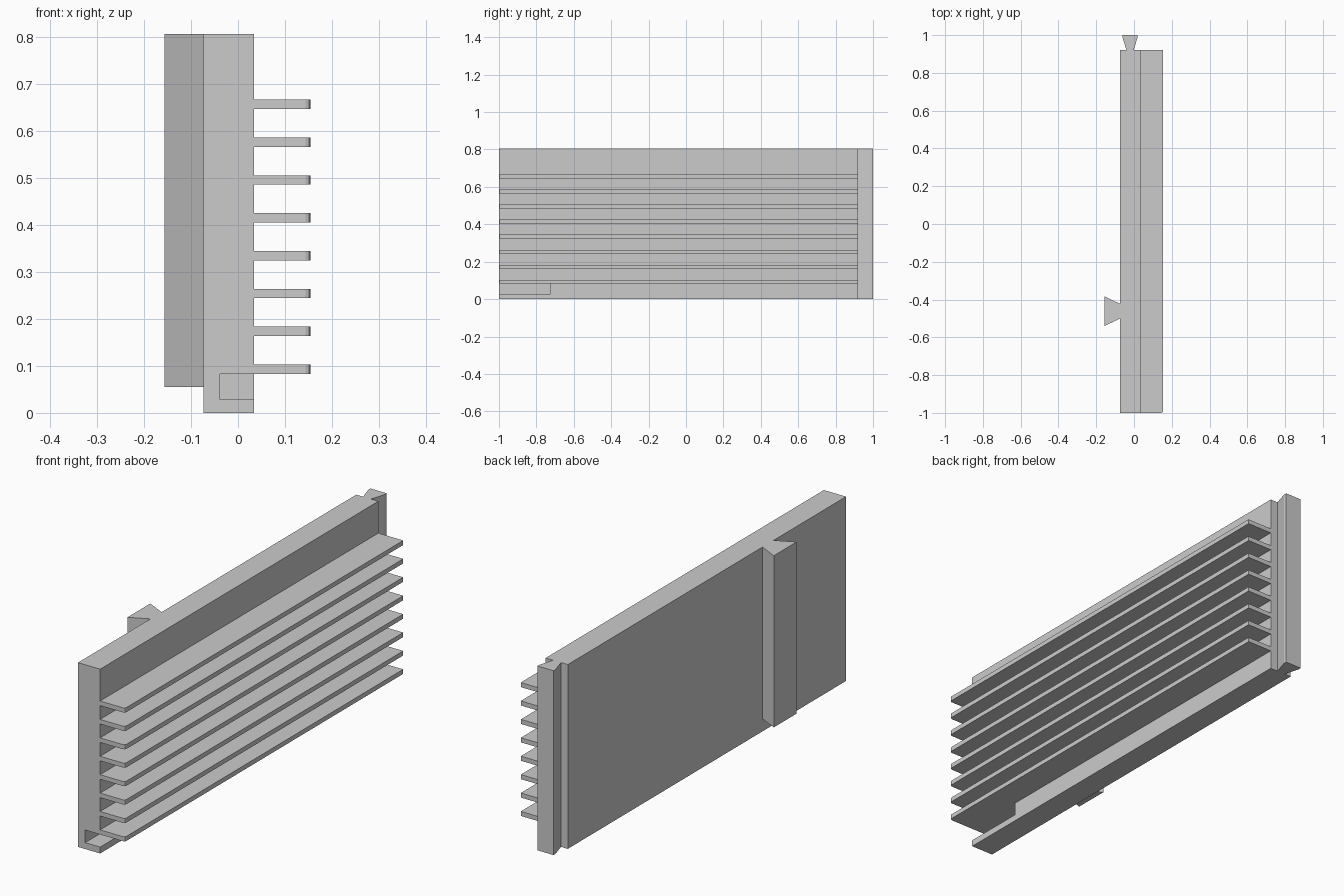
import bpy
import bmesh

cube = bpy.data.objects.get("Cube")
if cube:
    bpy.data.objects.remove(cube, do_unlink=True)

grey = bpy.data.materials.new("plain_grey")
grey.use_nodes = True
colour = (0.6, 0.6, 0.6, 1)
grey.diffuse_color = colour
grey.node_tree.nodes["Principled BSDF"].inputs["Base Color"].default_value = colour


def prism(name, outline, bottom, top):
    """Extrude a counter-clockwise xy outline between two heights."""
    bm = bmesh.new()
    face = bm.faces.new([bm.verts.new((x, y, bottom)) for x, y in outline])
    result = bmesh.ops.extrude_face_region(bm, geom=[face])
    verts = [v for v in result["geom"] if isinstance(v, bmesh.types.BMVert)]
    bmesh.ops.translate(bm, verts=verts, vec=(0, 0, top - bottom))
    bmesh.ops.recalc_face_normals(bm, faces=bm.faces)
    mesh = bpy.data.meshes.new(name)
    bm.to_mesh(mesh)
    bm.free()
    mesh.materials.append(grey)
    obj = bpy.data.objects.new(name, mesh)
    bpy.context.collection.objects.link(obj)
    return obj


def box(x0, x1, y0, y1):
    return [(x0, y0), (x1, y0), (x1, y1), (x0, y1)]


HEIGHT = 0.805
BACK, FACE, TIP = -0.073, 0.034, 0.154
FRONT, REAR = -1.0, 0.92

# Main slab with a rebate in its lower front corner
slab = prism("wall_panel", box(BACK, FACE, FRONT, REAR), 0, HEIGHT)
cutter = prism("rebate_cutter", box(-0.038, 0.1, -1.1, -0.725), 0.028, 0.083)
cutter.hide_render = True
cutter.hide_viewport = True
cut = slab.modifiers.new("rebate", "BOOLEAN")
cut.operation = "DIFFERENCE"
cut.solver = "EXACT"
cut.object = cutter

# Dovetail tongue along the rear end
MID = -0.021
right_side = [(MID + 0.019, REAR), (MID + 0.039, 0.985), (MID + 0.039, 1.0)]
left_side = [(2 * MID - x, y) for x, y in reversed(right_side)]
prism("rear_tongue", right_side + left_side, 0, HEIGHT)

# Dovetail rail on the flat side
prism("side_rail", [(BACK, -0.5), (BACK, -0.423), (-0.156, -0.383), (-0.156, -0.54)],
      0.055, HEIGHT)

# Row of horizontal fins, each with its front outer corner eased
R = 0.01
fin_outline = [(FACE, FRONT), (TIP - R, FRONT), (TIP - R * 0.3, FRONT + R * 0.3),
               (TIP, FRONT + R), (TIP, REAR), (FACE, REAR)]
for i in range(8):
    z = 0.083 + i * 0.0804
    prism(f"fin_{i + 1}", fin_outline, z, z + 0.02)
